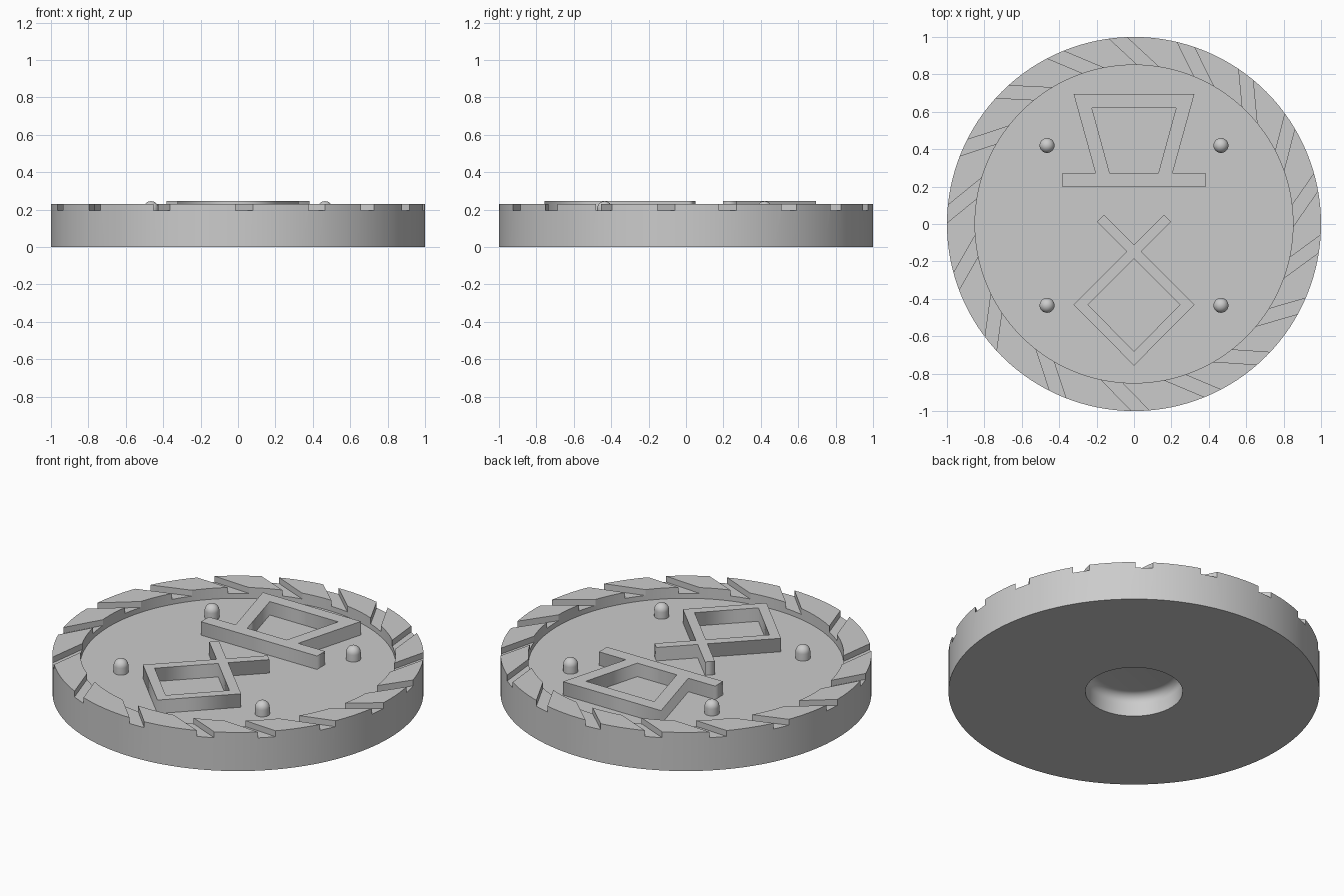
import bpy
import bmesh
from math import sin, cos, pi, radians
from mathutils import Matrix, Vector

if "Cube" in bpy.data.objects:
    bpy.data.objects.remove(bpy.data.objects["Cube"], do_unlink=True)

FLOOR, RIM, TOP = 0.165, 0.23, 0.245
INNER = 0.85

grey = bpy.data.materials.new("plain_grey")
grey.use_nodes = True
grey.diffuse_color = (0.6, 0.6, 0.6, 1)
grey.node_tree.nodes["Principled BSDF"].inputs["Base Color"].default_value = (0.6, 0.6, 0.6, 1)


def activate(obj):
    bpy.ops.object.select_all(action='DESELECT')
    obj.select_set(True)
    bpy.context.view_layer.objects.active = obj


def add_object(name, data):
    obj = bpy.data.objects.new(name, data)
    bpy.context.collection.objects.link(obj)
    data.materials.append(grey)
    return obj


def to_mesh(name, bm):
    bmesh.ops.recalc_face_normals(bm, faces=bm.faces)
    mesh = bpy.data.meshes.new(name)
    bm.to_mesh(mesh)
    bm.free()
    return mesh


def lathe(name, profile, steps):
    """Turn an (r, z) profile around the z axis."""
    bm = bmesh.new()
    verts = [bm.verts.new((r, 0, z)) for r, z in profile]
    edges = [bm.edges.new(pair) for pair in zip(verts, verts[1:])]
    bmesh.ops.spin(bm, geom=verts + edges, cent=(0, 0, 0), axis=(0, 0, 1),
                   angle=2 * pi, steps=steps, use_merge=True)
    bmesh.ops.remove_doubles(bm, verts=bm.verts, dist=1e-5)
    return to_mesh(name, bm)


def smooth(obj):
    activate(obj)
    bpy.ops.object.shade_smooth_by_angle(angle=radians(30))


def emblem(name, outlines):
    """Extrude closed outlines; an inner outline becomes a hole."""
    curve = bpy.data.curves.new(name, 'CURVE')
    curve.dimensions = '2D'
    curve.fill_mode = 'BOTH'
    curve.extrude = (TOP - FLOOR) / 2 + 0.002
    for points in outlines:
        spline = curve.splines.new('POLY')
        spline.points.add(len(points) - 1)
        for p, (x, y) in zip(spline.points, points):
            p.co = (x, y, 0, 1)
        spline.use_cyclic_u = True
    obj = add_object(name, curve)
    obj.location.z = (TOP + FLOOR) / 2 - 0.002
    activate(obj)
    bpy.ops.object.convert(target='MESH')


def mirrored(half):
    """Complete a right-hand outline that starts and ends near the middle."""
    return half + [(-x, y) for x, y in reversed(half) if x > 0]


# Disc with a recessed top and a round-cornered socket underneath
fillet = [(0.212 + 0.05 * cos(a), 0.08 + 0.05 * sin(a))
          for a in [i * pi / 12 for i in range(7)]]
profile = [(0, FLOOR), (INNER, FLOOR), (INNER, RIM), (1, RIM), (1, 0), (0.262, 0)]
disc = add_object("disc", lathe("disc", profile + fillet + [(0, 0.13)], 128))

# Slanted grooves cut across the rim
groove_angles = [13, 33.5, 53.3, 74, 95, 115, 135, 156, 177, 198, 220, 246,
                 272, 295, 314, 334, 354]
bm = bmesh.new()
for angle in map(radians, groove_angles):
    outer = Vector((cos(angle), sin(angle), 0))
    slanted = angle - radians(10)
    inner = Vector((cos(slanted), sin(slanted), 0)) * INNER
    along = outer - inner
    place = Matrix.Translation((outer + inner) / 2 + Vector((0, 0, RIM)))
    turn = Vector((1, 0, 0)).rotation_difference(along).to_matrix().to_4x4()
    size = Matrix.Diagonal((along.length + 0.16, 0.07, 0.07, 1))
    bmesh.ops.create_cube(bm, size=1, matrix=place @ turn @ size)
cutter = add_object("groove_cutter", to_mesh("groove_cutter", bm))
cutter.hide_render = True
cut = disc.modifiers.new("grooves", 'BOOLEAN')
cut.operation = 'DIFFERENCE'
cut.solver = 'EXACT'
cut.object = cutter
activate(disc)
bpy.ops.object.modifier_apply(modifier=cut.name)
bpy.data.objects.remove(cutter, do_unlink=True)
smooth(disc)

# Round-topped pins
r = 0.04
dome = [(r * cos(i * pi / 16), TOP - r + r * sin(i * pi / 16)) for i in range(8)]
pin_mesh = lathe("pin", [(r, FLOOR - 0.002)] + dome + [(0, TOP)], 24)
for side, x in (("left", 0.465), ("right", -0.465)):
    for end, y in (("back", 0.42), ("front", -0.435)):
        pin = add_object(f"{end}_{side}_pin", pin_mesh.copy())
        pin.location = (x, y, 0)
        smooth(pin)

# Raised frame standing on a bar
emblem("tapered_frame", [
    mirrored([(0.323, 0.695), (0.206, 0.272), (0.382, 0.272), (0.382, 0.197)]),
    mirrored([(0.225, 0.62), (0.13, 0.272)])])

# Raised diamond with crossed tails
emblem("diamond_frame", [
    mirrored([(0, -0.11), (0.16, 0.05), (0.198, 0.012), (0.038, -0.147),
              (0.323, -0.432), (0, -0.757)]),
    mirrored([(0, -0.186), (0.246, -0.432), (0, -0.68)])])
